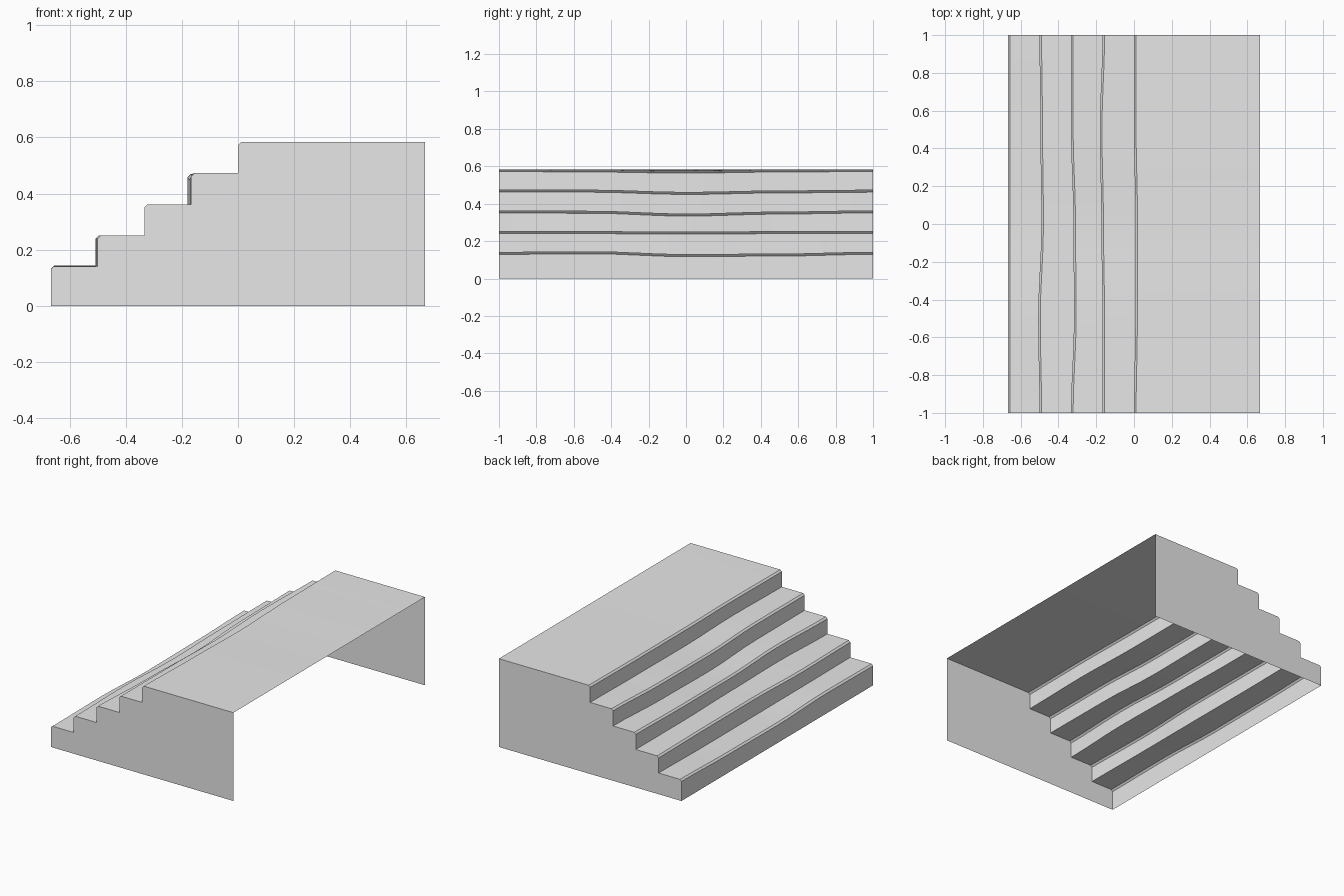
import bpy, bmesh, math

cube = bpy.data.objects.get("Cube")
if cube:
    bpy.data.objects.remove(cube, do_unlink=True)

stone = bpy.data.materials.new("plain_grey")
stone.use_nodes = True
grey = (0.8, 0.8, 0.8, 1)
stone.diffuse_color = grey
stone.node_tree.nodes["Principled BSDF"].inputs["Base Color"].default_value = grey

HALF_X = 0.667
RUN = HALF_X / 4
FIRST, RISE = 0.14, 0.1108
BEVEL = 0.011
SEGMENTS = 16

# Wear of each step at y = -0.5, 0, 0.5: riser shift and tread shift
WEAR = [
    ((0, 0, 0), (0.003, -0.012, -0.009)),
    ((-0.007, 0.01, 0.005), (0, -0.003, 0)),
    ((0.016, 0.013, 0), (-0.002, -0.017, -0.006)),
    ((0, -0.006, -0.014), (0, -0.012, -0.004)),
    ((0.007, 0.008, 0), (-0.003, -0.009, -0.003)),
]


def wear_at(values, y):
    """Ease between wear values, with none at either end."""
    knots = (0, *values, 0)
    t = (y + 1) * 2
    i = min(int(t), 3)
    f = (1 - math.cos(math.pi * (t - i))) / 2
    return knots[i] * (1 - f) + knots[i + 1] * f


def profile(y):
    """Cross-section from the lowest riser to the landing's far edge."""
    points = []
    floor = 0
    for i, (shift_x, shift_z) in enumerate(WEAR):
        x = -HALF_X + i * RUN + wear_at(shift_x, y)
        z = FIRST + i * RISE + wear_at(shift_z, y)
        points += [(x, y, floor), (x, y, z - BEVEL), (x + BEVEL, y, z)]
        floor = z
    points.append((HALF_X, y, FIRST + 4 * RISE))
    return points


def finish(name, bm):
    mesh = bpy.data.meshes.new(name)
    bm.to_mesh(mesh)
    bm.free()
    mesh.materials.append(stone)
    obj = bpy.data.objects.new(name, mesh)
    bpy.context.collection.objects.link(obj)
    return obj


# Worn steps and landing, open underneath and at the back
bm = bmesh.new()
rows = [[bm.verts.new(p) for p in profile(-1 + 2 * k / SEGMENTS)]
        for k in range(SEGMENTS + 1)]
for a, b in zip(rows, rows[1:]):
    for i in range(len(a) - 1):
        bm.faces.new((a[i], a[i + 1], b[i + 1], b[i]))
bmesh.ops.reverse_faces(bm, faces=bm.faces[:])
steps = finish("worn_steps", bm)
bpy.context.view_layer.objects.active = steps
steps.select_set(True)
bpy.ops.object.shade_smooth_by_angle(angle=math.radians(25))

# Stepped end walls
for name, y in (("front_wall", -1), ("rear_wall", 1)):
    bm = bmesh.new()
    wall = bm.faces.new([bm.verts.new(p) for p in profile(y) + [(HALF_X, y, 0)]])
    wall.normal_update()
    if wall.normal.y * y < 0:
        wall.normal_flip()
    finish(name, bm)
